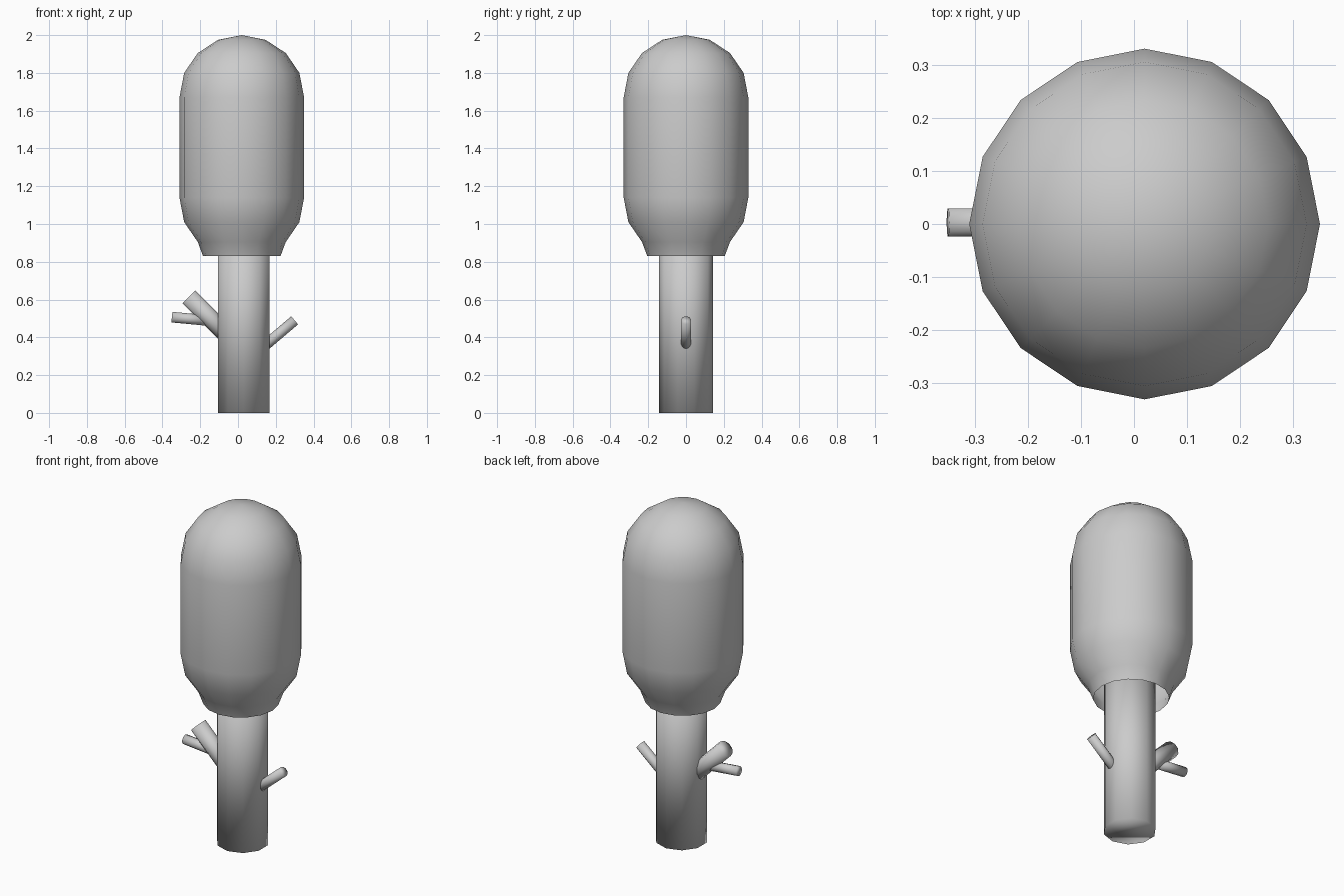
import bpy
import bmesh
import math
from mathutils import Vector, Matrix

cube = bpy.data.objects.get("Cube")
if cube:
    bpy.data.objects.remove(cube, do_unlink=True)

# One grey for every part
grey = bpy.data.materials.new("plain_grey")
grey.use_nodes = True
grey.diffuse_color = (0.6, 0.6, 0.6, 1)
grey.node_tree.nodes["Principled BSDF"].inputs["Base Color"].default_value = (0.6, 0.6, 0.6, 1)


def finish(name, bm):
    bmesh.ops.recalc_face_normals(bm, faces=bm.faces)
    for face in bm.faces:
        face.smooth = True
    mesh = bpy.data.meshes.new(name)
    bm.to_mesh(mesh)
    bm.free()
    mesh.materials.append(grey)
    obj = bpy.data.objects.new(name, mesh)
    bpy.context.collection.objects.link(obj)
    return obj


def rod(name, start, end, radius, sides, turn=0.0):
    """Capped cylinder between two points."""
    a, b = Vector(start), Vector(end)
    axis = b - a
    place = (Matrix.Translation((a + b) / 2)
             @ axis.to_track_quat("Z", "Y").to_matrix().to_4x4()
             @ Matrix.Rotation(turn, 4, "Z"))
    bm = bmesh.new()
    bmesh.ops.create_cone(bm, cap_ends=True, segments=sides, radius1=radius,
                          radius2=radius, depth=axis.length, matrix=place)
    return finish(name, bm)


def lathe(name, centre_x, profile, sides):
    """Spin a radius/height profile; the first point is the closed tip."""
    bm = bmesh.new()
    tip = bm.verts.new((centre_x, 0, profile[0][1]))
    previous = None
    for radius, z in profile[1:]:
        ring = [bm.verts.new((centre_x + radius * math.cos(i * math.tau / sides),
                              radius * math.sin(i * math.tau / sides), z))
                for i in range(sides)]
        for i in range(sides):
            j = (i + 1) % sides
            if previous:
                bm.faces.new((previous[i], ring[i], ring[j], previous[j]))
            else:
                bm.faces.new((tip, ring[i], ring[j]))
        previous = ring
    return finish(name, bm)


# Tall rounded crown, open underneath
lathe("crown", 0.02, [(0, 2.0), (0.126, 1.975), (0.233, 1.905), (0.305, 1.8),
                      (0.33, 1.67), (0.33, 1.14), (0.305, 1.01),
                      (0.233, 0.905), (0.205, 0.83)], 16)

# Trunk running up into the crown
rod("trunk", (0.03, 0, 0), (0.03, 0, 1.0), 0.143, 10)

# Branch stubs
rod("right_branch", (-0.02, 0, 0.375), (-0.26, 0, 0.615), 0.048, 10)
rod("right_twig", (-0.16, 0.003, 0.489), (-0.35, 0.003, 0.507), 0.028, 10)
rod("left_branch", (0.1, 0, 0.32), (0.3, 0, 0.49), 0.028, 10)
